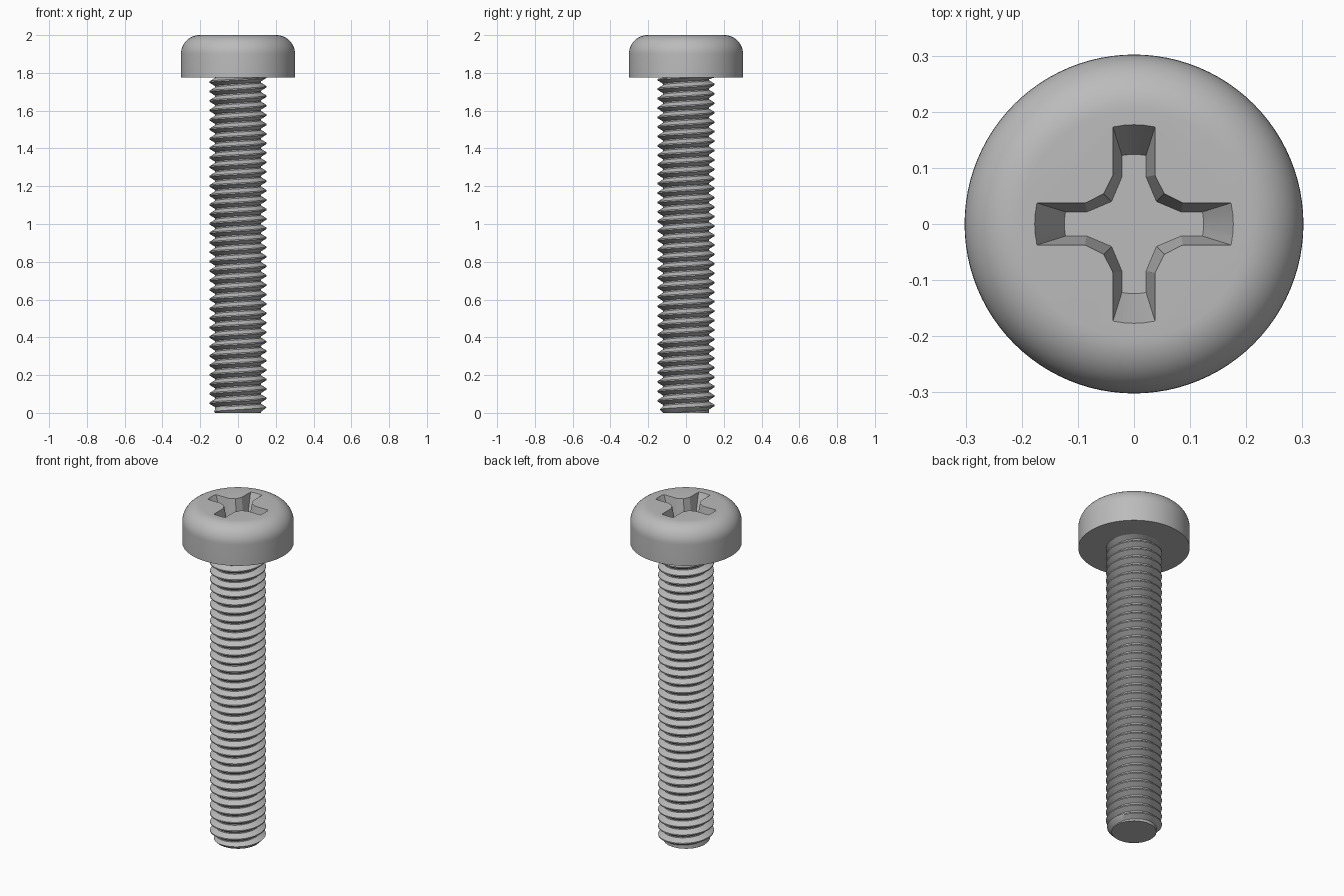
import bpy, bmesh
from math import sin, cos, pi, radians, hypot

HEAD_R, HEAD_Z, TOP, FILLET = 0.302, 1.775, 2.0, 0.1
ROOT, CREST, PITCH, SIDES = 0.121, 0.151, 0.05, 64

cube = bpy.data.objects.get("Cube")
if cube:
    bpy.data.objects.remove(cube)

steel = bpy.data.materials.new("grey_steel")
steel.use_nodes = True
steel.diffuse_color = (0.5, 0.5, 0.5, 1)
steel.node_tree.nodes["Principled BSDF"].inputs["Base Color"].default_value = steel.diffuse_color


def make_object(name, bm):
    bmesh.ops.remove_doubles(bm, verts=bm.verts, dist=0.00005)
    bmesh.ops.recalc_face_normals(bm, faces=bm.faces)
    mesh = bpy.data.meshes.new(name)
    bm.to_mesh(mesh)
    bm.free()
    obj = bpy.data.objects.new(name, mesh)
    bpy.context.collection.objects.link(obj)
    mesh.materials.append(steel)
    return obj


def skin(bm, rings, closed):
    # Join consecutive rows of points with quads
    rows = [[bm.verts.new(p) for p in ring] for ring in rings]
    for a, b in zip(rows, rows[1:]):
        n = len(a)
        for i in range(n if closed else n - 1):
            j = (i + 1) % n
            bm.faces.new((a[i], a[j], b[j], b[i]))
    return rows


def activate(obj):
    bpy.ops.object.select_all(action='DESELECT')
    obj.select_set(True)
    bpy.context.view_layer.objects.active = obj


# Rounded head, turned from a profile
profile = [(HEAD_R, HEAD_Z)]
for k in range(13):
    a = k / 12 * pi / 2
    profile.append((HEAD_R - FILLET + FILLET * cos(a), TOP - FILLET + FILLET * sin(a)))
bm = bmesh.new()
rows = skin(bm, [[(r * cos(2 * pi * i / 96), r * sin(2 * pi * i / 96), z) for i in range(96)]
                 for r, z in profile], True)
bm.faces.new(rows[0])
bm.faces.new(rows[-1])
head = make_object("head", bm)


# Tapered cross recess
def cross(half, shoulder, waist, reach, z):
    arm = [(shoulder, -half)]
    for k in range(5):
        y = half * (k / 2 - 1)
        arm.append(((reach ** 2 - y ** 2) ** 0.5, y))
    arm += [(shoulder, half), (waist, waist)]
    turns = [(1, 0), (0, 1), (-1, 0), (0, -1)]
    return [(x * c - y * s, x * s + y * c, z) for c, s in turns for x, y in arm]


DEPTH, OVER = 0.12, 0.01
rim = (0.0375, 0.087, 0.054, 0.177)
floor = (0.0215, 0.084, 0.04, 0.124)
above = [r + (r - f) * OVER / DEPTH for r, f in zip(rim, floor)]
bm = bmesh.new()
rows = skin(bm, [cross(*floor, TOP - DEPTH), cross(*above, TOP + OVER)], True)
bm.faces.new(rows[0])
bm.faces.new(rows[1])
cutter = make_object("recess_cutter", bm)
cutter.hide_render = True
cut = head.modifiers.new("recess", 'BOOLEAN')
cut.operation = 'DIFFERENCE'
cut.solver = 'EXACT'
cut.object = cutter
activate(head)
bpy.ops.object.modifier_apply(modifier=cut.name)
bpy.data.objects.remove(cutter)
bpy.ops.object.shade_smooth_by_angle(angle=radians(20))

# Threaded shank: a tooth profile swept along a right-handed helix
tooth = [(0, ROOT), (0.1, ROOT), (0.47, CREST), (0.6, CREST), (0.97, ROOT), (1, ROOT)]
bm = bmesh.new()
rings = []
for i in range(-SIDES, int(HEAD_Z / PITCH + 1) * SIDES + 1):
    a = 2 * pi * i / SIDES
    ring = []
    for t, r in tooth:
        z = min(max((i / SIDES + t) * PITCH, 0), HEAD_Z)
        r = min(r, ROOT + z)      # chamfered tip
        ring.append((r * cos(a), r * sin(a), z))
    rings.append(ring)
skin(bm, rings, False)
bmesh.ops.remove_doubles(bm, verts=bm.verts, dist=0.00005)
bmesh.ops.dissolve_degenerate(bm, edges=bm.edges, dist=0.00005)
bm.faces.new([bm.verts.new((ROOT * cos(2 * pi * i / SIDES), ROOT * sin(2 * pi * i / SIDES), 0))
              for i in range(SIDES)])
shank = make_object("threaded_shank", bm)
activate(shank)
bpy.ops.object.shade_smooth_by_angle(angle=radians(25))
